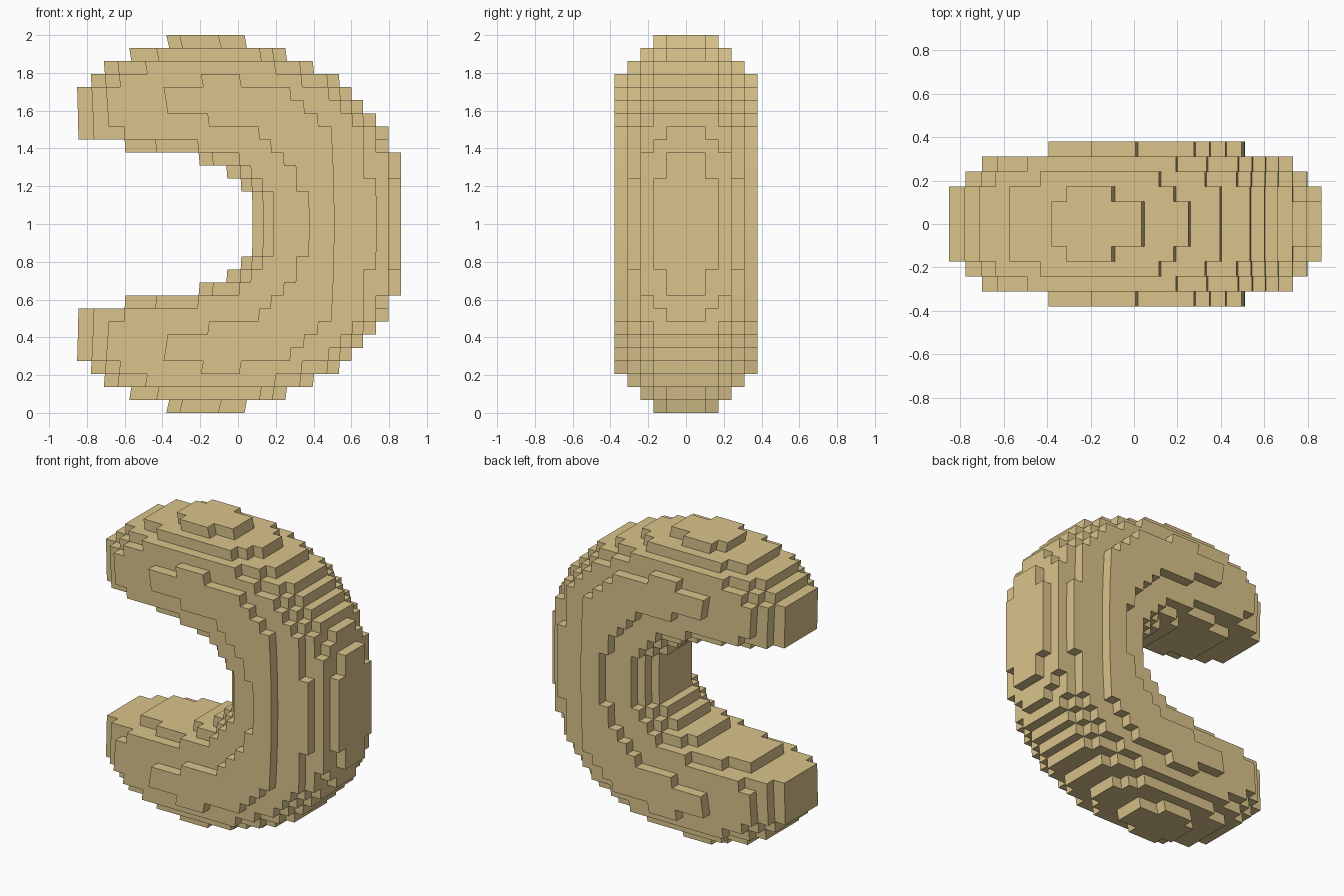
import bpy

if "Cube" in bpy.data.objects:
    bpy.data.objects.remove(bpy.data.objects["Cube"])

CELL = 2 / 29            # block size: 29 rows high, 25 columns, 11 deep
NX, NY, NZ = 25, 11, 29

# Profiles of the upper half, top row down to the middle, one per depth slice.
# Each pair is the (start, end) column, counted from the right-hand side.
CORE = [(12, 18), (9, 21), (7, 23), (5, 24), (4, 25), (3, 25), (2, 25),
        (1, 25), (1, 22), (0, 17), (0, 15), (0, 14), (0, 13)]
SLICE_2 = [(14, 17), (10, 21), (7, 23), (5, 24), (4, 25), (3, 25), (2, 25),
           (2, 25), (1, 22), (1, 17), (1, 15), (0, 14), (0, 13)]
SLICE_3 = [None, (11, 19), (8, 22), (6, 23), (5, 24), (4, 24), (3, 24),
           (2, 24), (2, 20), (1, 16), (1, 14), (1, 13), (1, 12)]
SLICE_4 = [None, None, (10, 20), (8, 22), (6, 23), (5, 23), (4, 23),
           (3, 22), (3, 17), (3, 14), (3, 13), (2, 12), (2, 11)]
OUTER = [None, None, None, (13, 16), (9, 19), (8, 19), (7, 16),
         (6, 12), (6, 11), (6, 10), (6, 9), (6, 9), (6, 8)]
SLICES = [CORE, CORE, SLICE_2, SLICE_3, SLICE_4, OUTER]

# Sideways bulge of the blocks at mid height: (x, amount)
BULGE = [(-0.87, 0.02), (-0.45, 0.115), (-0.1, 0.125), (0.1, 0.085),
         (0.3, 0.065), (0.45, 0.062), (0.65, 0.012), (0.87, 0.0)]


def bulge(x):
    for (xa, a), (xb, b) in zip(BULGE, BULGE[1:]):
        if x <= xb:
            return a + (b - a) * (x - xa) / (xb - xa)
    return 0.0


def position(i, j, k):
    x, y, z = (i - NX / 2) * CELL, (j - NY / 2) * CELL, k * CELL
    return (x + bulge(x) * (1 - (z - 1) ** 2), y, z)


# Fill the blocks, mirrored front to back and top to bottom
blocks = set()
for j in range(NY):
    rows = SLICES[abs(j - NY // 2)]
    for k in range(NZ):
        span = rows[min(k, NZ - 1 - k, len(rows) - 1)]
        if span:
            blocks.update((NX - 1 - c, j, k) for c in range(*span))

# Skin: one quad wherever a block meets empty space
verts, index, faces = [], {}, []


def vert(key):
    if key not in index:
        index[key] = len(verts)
        verts.append(position(*key))
    return index[key]


for block in sorted(blocks):
    for axis in range(3):
        u, v = (axis + 1) % 3, (axis + 2) % 3
        for side in (0, 1):
            neighbour = list(block)
            neighbour[axis] += 2 * side - 1
            if tuple(neighbour) in blocks:
                continue
            quad = []
            for du, dv in ((0, 0), (1, 0), (1, 1), (0, 1)):
                corner = list(block)
                corner[axis] += side
                corner[u] += du
                corner[v] += dv
                quad.append(vert(tuple(corner)))
            faces.append(quad if side else quad[::-1])

mesh = bpy.data.meshes.new("blocky_crescent")
mesh.from_pydata(verts, [], faces)
mesh.update()
crescent = bpy.data.objects.new("blocky_crescent", mesh)
bpy.context.collection.objects.link(crescent)

# Tan colour
tan = bpy.data.materials.new("tan")
tan.diffuse_color = (0.70, 0.55, 0.26, 1)
tan.use_nodes = True
tan.node_tree.nodes["Principled BSDF"].inputs["Base Color"].default_value = tan.diffuse_color
mesh.materials.append(tan)
